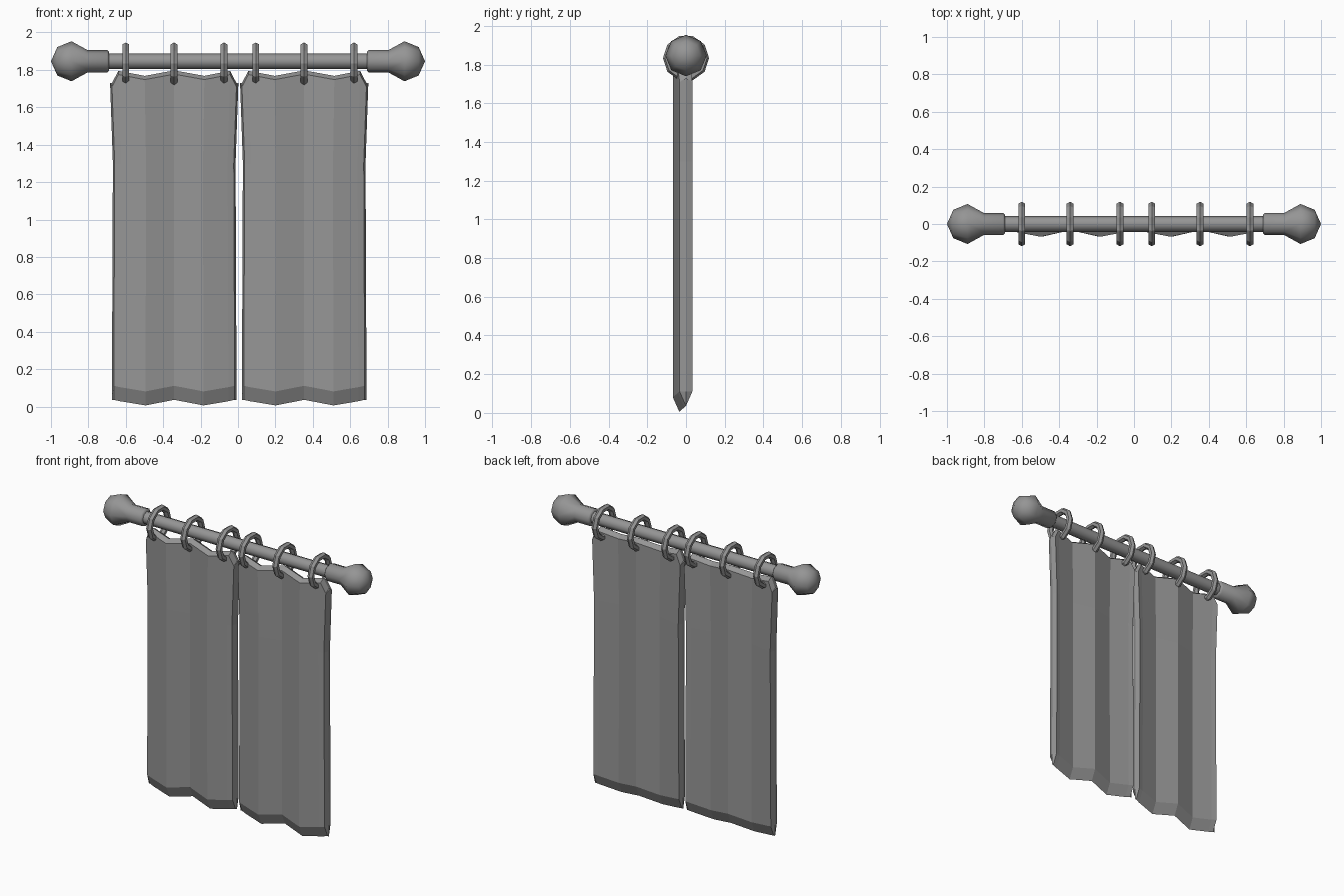
import bpy, bmesh
from math import pi, sin, cos, radians

if "Cube" in bpy.data.objects:
    bpy.data.objects.remove(bpy.data.objects["Cube"])

grey = bpy.data.materials.new("plain_grey")
grey.use_nodes = True
COLOUR = (0.3, 0.3, 0.3, 1)
grey.diffuse_color = COLOUR
grey.node_tree.nodes["Principled BSDF"].inputs["Base Color"].default_value = COLOUR

ROD_Z = 1.846
SHIFT = 0.695  # distance from one curtain to the other


def finish(name, bm, smooth=False):
    bmesh.ops.remove_doubles(bm, verts=bm.verts, dist=0.0005)
    bmesh.ops.recalc_face_normals(bm, faces=bm.faces)
    mesh = bpy.data.meshes.new(name)
    bm.to_mesh(mesh)
    bm.free()
    mesh.materials.append(grey)
    obj = bpy.data.objects.new(name, mesh)
    bpy.context.collection.objects.link(obj)
    if smooth:
        bpy.ops.object.select_all(action="DESELECT")
        obj.select_set(True)
        bpy.context.view_layer.objects.active = obj
        bpy.ops.object.shade_smooth_by_angle(angle=radians(50))
    return obj


def skin(bm, loops, wrap=False):
    """Join a row of closed point loops with quads."""
    rows = [[bm.verts.new(p) for p in loop] for loop in loops]
    pairs = list(zip(rows, rows[1:])) + ([(rows[-1], rows[0])] if wrap else [])
    for a, b in pairs:
        n = len(a)
        for i in range(n):
            j = (i + 1) % n
            bm.faces.new((a[i], a[j], b[j], b[i]))


def lathe_x(name, profile, sides=8):
    """Turn (x, radius) points around the rod axis."""
    bm = bmesh.new()
    angles = [2 * pi * i / sides for i in range(sides)]
    skin(bm, [[(x, r * sin(a), ROD_Z + r * cos(a)) for a in angles]
              for x, r in profile])
    return finish(name, bm, smooth=True)


# Rod and its two knobs
lathe_x("rod", [(-0.72, 0), (-0.72, 0.042), (0.72, 0.042), (0.72, 0)])
knob = [(0.69, 0), (0.69, 0.05), (0.70, 0.06), (0.805, 0.06),
        (0.89, 0.107), (0.966, 0.076), (1.0, 0)]
lathe_x("left_knob", knob)
lathe_x("right_knob", [(-x, r) for x, r in knob])


# Rings
def ring(name, x, sides=10, major=0.098, minor=0.021):
    bm = bmesh.new()
    loops = []
    for i in range(sides):
        a = 2 * pi * i / sides
        section = []
        for k in range(6):
            b = 2 * pi * k / 6
            r = major + minor * cos(b)
            section.append((x + minor * sin(b), r * cos(a), 1.833 + r * sin(a)))
        loops.append(section)
    skin(bm, loops, wrap=True)
    finish(name, bm)


for side, offset in (("right", 0), ("left", SHIFT)):
    for i, x in enumerate((-0.6, -0.342, -0.075)):
        ring(f"{side}_ring_{i + 1}", x + offset)


# Curtains: pleated sheets with a ridge running round all edges
def curtain(name, centre):
    # across (-1..1), fold depth (0 back, 1 front), top height
    columns = [(-0.97, 0, 1.73), (-0.87, 0.25, 1.795), (-0.46, 1, 1.768),
               (0, 0, 1.797), (0.47, 1, 1.768), (0.87, 0.25, 1.795),
               (0.97, 0, 1.73)]

    def loop(u, fold, top, thick):
        mid = -0.035 * fold
        front, back = mid - thick, mid + thick
        low = 0.036 - 0.03 * fold
        hem = low + 0.075
        edge = top - 0.02 if thick else top
        points = [(0.333, mid, low), (0.333, front, hem), (0.328, front, 1.3),
                  (0.343, front, edge), (0.343, mid, top), (0.343, back, edge),
                  (0.328, back, 1.3), (0.333, back, hem)]
        return [(centre + u * half, y, z) for half, y, z in points]

    bm = bmesh.new()
    loops = [loop(-1, 0, 1.73, 0)]
    loops += [loop(u, f, t, 0.033) for u, f, t in columns]
    loops += [loop(1, 0, 1.73, 0)]
    skin(bm, loops)
    # drop slivers where the end loops fold flat
    bmesh.ops.dissolve_degenerate(bm, dist=0.0005, edges=bm.edges)
    finish(name, bm)


curtain("right_curtain", -0.341)
curtain("left_curtain", -0.341 + SHIFT)
